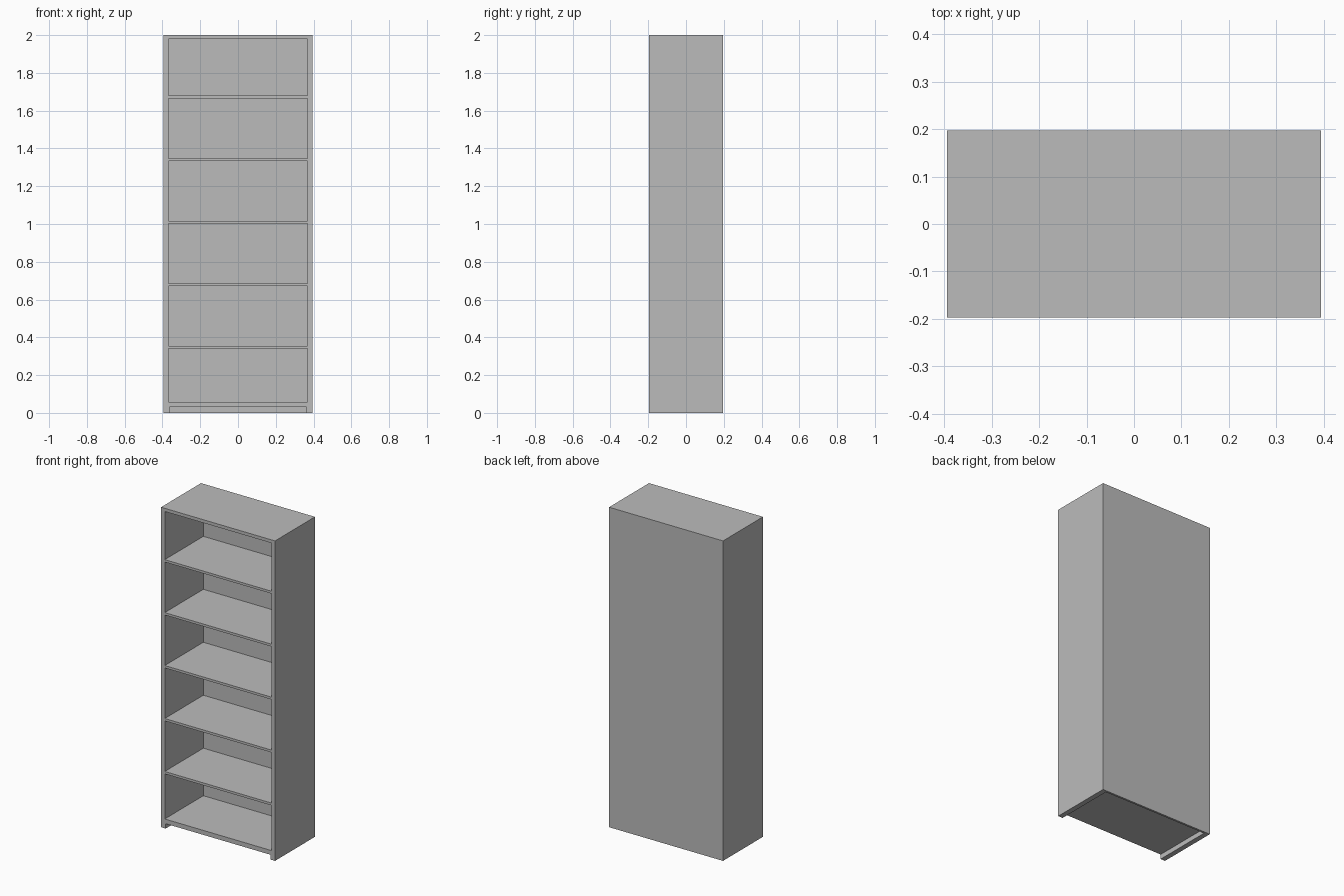
import bpy
import bmesh
from mathutils import Matrix, Vector

cube = bpy.data.objects.get("Cube")
if cube:
    bpy.data.objects.remove(cube, do_unlink=True)

# Single flat grey for the whole bookcase
grey = bpy.data.materials.new("plain_grey")
grey.use_nodes = True
grey.diffuse_color = (0.5, 0.5, 0.5, 1)
grey.node_tree.nodes["Principled BSDF"].inputs["Base Color"].default_value = grey.diffuse_color


def board(name, x, y, z):
    """Box spanning the given (min, max) ranges."""
    low, high = map(Vector, zip(x, y, z))
    bm = bmesh.new()
    bmesh.ops.create_cube(bm, size=1, matrix=Matrix.LocRotScale(
        (low + high) / 2, None, high - low))
    mesh = bpy.data.meshes.new(name)
    bm.to_mesh(mesh)
    bm.free()
    mesh.materials.append(grey)
    obj = bpy.data.objects.new(name, mesh)
    bpy.context.scene.collection.objects.link(obj)
    return obj


W, D, H = 0.394, 0.197, 2.0    # half width, half depth, height
INNER = 0.3685                 # half width of the compartments
FOOT = 0.362                   # half width of the toe opening
BASE = 0.03                    # toe opening height
BACK = D - 0.013               # inside face of the back panel
front_to_back = (-D, BACK)

# Side panels and the low feet below them
for name, s in (("left", 1), ("right", -1)):
    board(name + "_side", sorted((s * INNER, s * W)), front_to_back, (BASE, H))
    board(name + "_foot", sorted((s * FOOT, s * W)), front_to_back, (0, BASE))

# Back panel, down to the floor
board("back_panel", (-W, W), (BACK, D), (0, H))

# Top, shelves and bottom board
board("top_board", (-INNER, INNER), front_to_back, (1.98, H))
board("bottom_board", (-INNER, INNER), front_to_back, (BASE, 0.058))
for i in range(5):
    z = 0.355 + 0.331 * i
    board(f"shelf_{i + 1}", (-INNER, INNER), front_to_back, (z - 0.015, z))
    # thickness stays constant while the spacing is even
bpy.context.view_layer.update()
